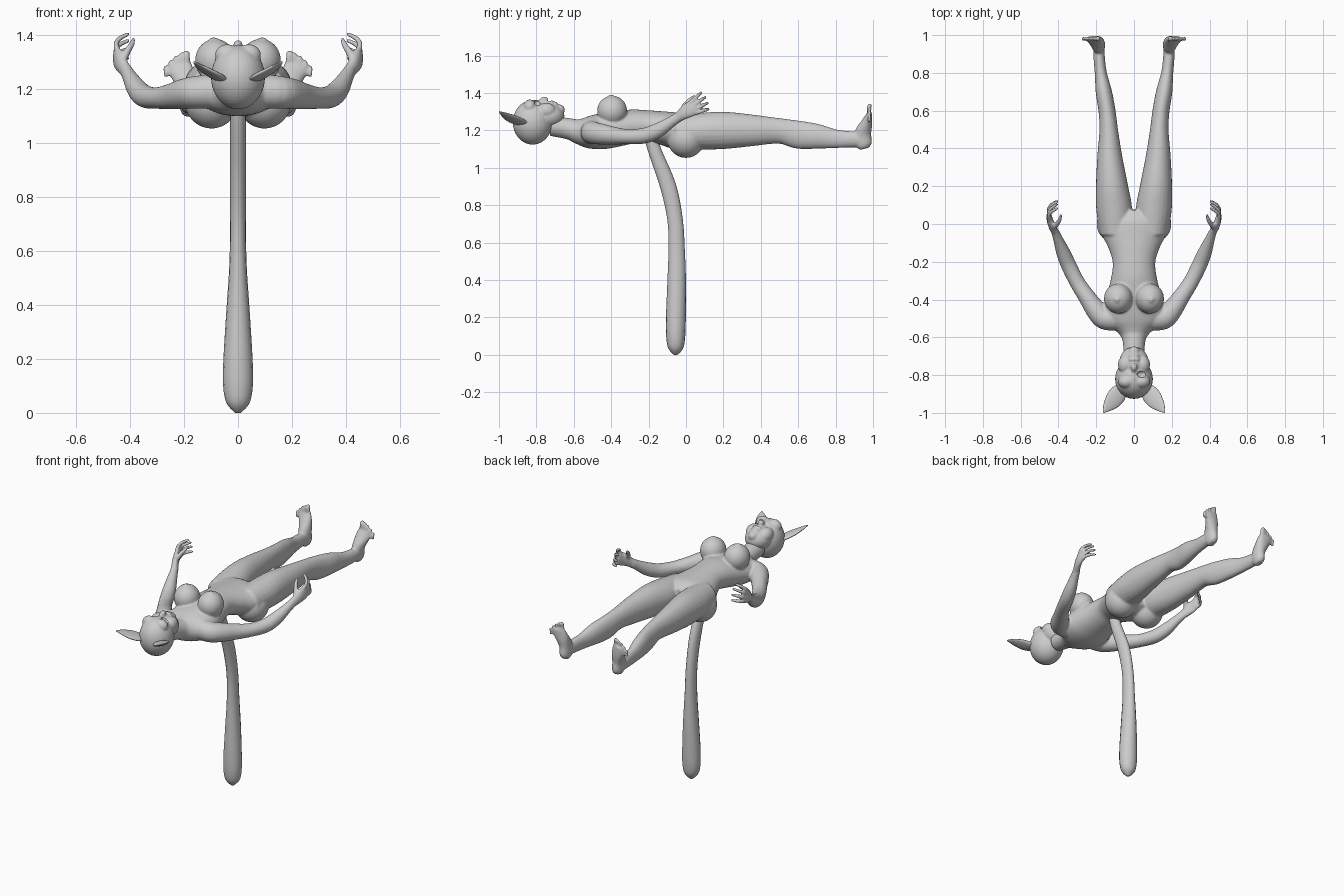
import bpy, bmesh
from math import sin, cos, pi
from mathutils import Vector, Matrix


def spline(rows, steps):
    # Catmull-Rom through rows of (x, y, z, ra, rb)
    P = [Vector(r) for r in rows]
    out = []
    for i in range(len(P) - 1):
        a, b, c, d = P[max(i - 1, 0)], P[i], P[i + 1], P[min(i + 2, len(P) - 1)]
        for k in range(steps):
            t = k / steps
            out.append(0.5 * (2 * b + (c - a) * t + (2 * a - 5 * b + 4 * c - d) * t * t
                              + (3 * b - a - 3 * c + d) * t ** 3))
    return out + [P[-1]]


def tube(bm, rows, ref=(0, 0, 1), sides=24, steps=4):
    # elliptical loft: ra across, rb along ref
    R, ref = spline(rows, steps), Vector(ref)
    C = [Vector(r[:3]) for r in R]
    rings = []
    for i, r in enumerate(R):
        t = (C[min(i + 1, len(C) - 1)] - C[max(i - 1, 0)]).normalized()
        s = t.cross(ref).normalized()
        n = s.cross(t)
        rings.append([bm.verts.new(C[i] + s * r[3] * cos(2 * pi * k / sides)
                                   + n * r[4] * sin(2 * pi * k / sides)) for k in range(sides)])
    for a, b in zip(rings, rings[1:]):
        for k in range(sides):
            j = (k + 1) % sides
            bm.faces.new((a[k], a[j], b[j], b[k]))
    bm.faces.new(rings[0])
    bm.faces.new(rings[-1])


def ball(bm, c, r):
    bmesh.ops.create_uvsphere(bm, u_segments=32, v_segments=20, radius=1,
                              matrix=Matrix.Translation(c) @ Matrix.Diagonal((*r, 1)))


def mirror(bm):
    d = bmesh.ops.duplicate(bm, geom=bm.verts[:] + bm.edges[:] + bm.faces[:])
    for v in d['geom']:
        if isinstance(v, bmesh.types.BMVert):
            v.co.x *= -1


def finish(bm, name, voxel=0, smooth=0):
    bmesh.ops.recalc_face_normals(bm, faces=bm.faces[:])
    for f in bm.faces:
        f.smooth = True
    me = bpy.data.meshes.new(name)
    bm.to_mesh(me)
    bm.free()
    ob = bpy.data.objects.new(name, me)
    bpy.context.collection.objects.link(ob)
    if voxel:
        m = ob.modifiers.new("blend", 'REMESH')
        m.mode, m.voxel_size, m.use_smooth_shade = 'VOXEL', voxel, True
        m = ob.modifiers.new("soften", 'SMOOTH')
        m.factor, m.iterations = 0.5, smooth
    return ob


# ---- body: one side of the limbs first, then mirrored, then the torso
bm = bmesh.new()
# leg
tube(bm, [(.095, -.05, 1.185, .085, .095), (.105, .08, 1.195, .095, .098), (.117, .2, 1.2, .085, .1),
          (.128, .35, 1.2, .067, .085), (.134, .5, 1.197, .049, .068), (.143, .6, 1.177, .045, .075),
          (.16, .7, 1.168, .043, .067), (.176, .8, 1.155, .032, .05), (.185, .89, 1.152, .03, .043),
          (.187, .95, 1.15, .028, .04)])
# foot
tube(bm, [(.185, .955, 1.102, .018, .025), (.185, .95, 1.125, .03, .044), (.187, .945, 1.18, .034, .046),
          (.198, .965, 1.235, .042, .032), (.213, .978, 1.275, .046, .018), (.218, .982, 1.295, .042, .012)],
     ref=(0, 1, 0))
# toes
for i in range(5):
    x, top, r = .187 + .0195 * i, 1.338 - .004 * i - .0025 * i * i, .0125 if i == 0 else .009
    tube(bm, [(x, .982, 1.265 - .005 * i, r, r), (x + .003, .978, top - .02, r, r),
              (x + .004, .984, top - .004, r, r), (x + .004, .986, top + .004, r * .5, r * .5)],
         ref=(0, 1, 0), sides=12)
# buttock and bust
ball(bm, (.098, .0, 1.155), (.1, .1, .102))
ball(bm, (.084, -.395, 1.305), (.075, .08, .08))
ball(bm, (.09, -.4, 1.375), (.02, .02, .016))
# arm
tube(bm, [(.1, -.5, 1.19, .065, .065), (.16, -.497, 1.187, .06, .06), (.205, -.45, 1.18, .054, .056),
          (.247, -.39, 1.172, .046, .048), (.3, -.31, 1.166, .041, .04), (.345, -.22, 1.172, .041, .042),
          (.375, -.15, 1.2, .037, .04), (.402, -.08, 1.245, .026, .03), (.415, -.045, 1.268, .022, .028)])
# palm, fingers and thumb
tube(bm, [(.413, -.05, 1.265, .02, .026), (.432, -.015, 1.29, .02, .034), (.445, .02, 1.312, .017, .042),
          (.45, .05, 1.327, .013, .042)])
w, d = Vector((0, -.5, .87)), Vector((0, .87, .5))
for i in range(4):
    t, ln = -.033 + .022 * i, (.8, .95, 1, .92)[i]
    k = Vector((.449, .037, 1.32)) + w * t
    pts = [k] + [k + (d * a + w * t * a * 6) * ln + Vector((b, 0, 0))
                 for a, b in ((.035, .002), (.065, -.014), (.085, -.04), (.087, -.048))]
    tube(bm, [(*p, r, r) for p, r in zip(pts, (.011, .0105, .01, .0085, .005))], sides=12)
tube(bm, [(.43, -.025, 1.3, .016, .016), (.412, -.005, 1.335, .014, .014), (.394, .022, 1.365, .0115, .0115),
          (.386, .05, 1.385, .008, .008)], sides=12)
mirror(bm)
# torso and neck
tube(bm, [(0, y, z, a, b) for y, z, a, b in (
    (-.72, 1.225, .055, .055), (-.62, 1.207, .06, .057), (-.575, 1.195, .085, .068), (-.52, 1.19, .145, .086),
    (-.45, 1.195, .16, .096), (-.37, 1.208, .142, .095), (-.28, 1.222, .12, .09), (-.2, 1.225, .113, .082),
    (-.12, 1.212, .138, .09), (-.05, 1.198, .172, .098), (.02, 1.195, .17, .092), (.075, 1.195, .1, .06))],
     sides=40)
finish(bm, "body", .0062, 6)

# ---- head
bm = bmesh.new()
ball(bm, (.045, -.745, 1.305), (.04, .05, .042))      # cheek
ball(bm, (.04, -.835, 1.325), (.045, .035, .04))      # brow
mirror(bm)
ball(bm, (0, -.82, 1.243), (.1, .106, .119))          # skull
ball(bm, (0, -.735, 1.278), (.078, .085, .068))       # jaw
ball(bm, (0, -.675, 1.31), (.03, .027, .028))         # chin
ball(bm, (0, -.74, 1.305), (.05, .08, .05))           # muzzle
tube(bm, [(0, -.82, 1.335, .016, .03), (0, -.78, 1.343, .013, .022), (0, -.756, 1.36, .018, .022),
          (0, -.742, 1.355, .012, .012)], sides=16)   # nose
ball(bm, (0, -.717, 1.346), (.03, .011, .014))        # upper lip
ball(bm, (0, -.698, 1.341), (.026, .011, .013))       # lower lip
head = finish(bm, "head", .0045, 6)

# open eye sockets
bm = bmesh.new()
ball(bm, (.043, -.795, 1.35), (.028, .018, .022))
mirror(bm)
cut = finish(bm, "eye_cutter")
cut.hide_render = True
cut.display_type = 'WIRE'
m = head.modifiers.new("eyes", 'BOOLEAN')
m.operation, m.object = 'DIFFERENCE', cut

# ---- pointed ears
bm = bmesh.new()
tube(bm, [(.062, -.86, 1.235, .03, .012), (.085, -.9, 1.25, .047, .014), (.112, -.935, 1.266, .045, .012),
          (.14, -.968, 1.284, .028, .008), (.162, -.998, 1.3, .004, .003)], ref=(-.25, 0, 1))
mirror(bm)
finish(bm, "ears")

# ---- hanging tail
bm = bmesh.new()
tube(bm, [(0, y, z, a, b) for y, z, a, b in (
    (-.19, 1.17, .03, .035), (-.163, 1.08, .029, .036), (-.095, .9, .029, .043), (-.058, .72, .029, .041),
    (-.05, .55, .032, .044), (-.05, .38, .043, .05), (-.054, .2, .054, .053), (-.055, .1, .055, .051),
    (-.055, .035, .042, .04), (-.055, 0, .01, .01))], ref=(0, 1, 0), sides=16)
finish(bm, "tail")
